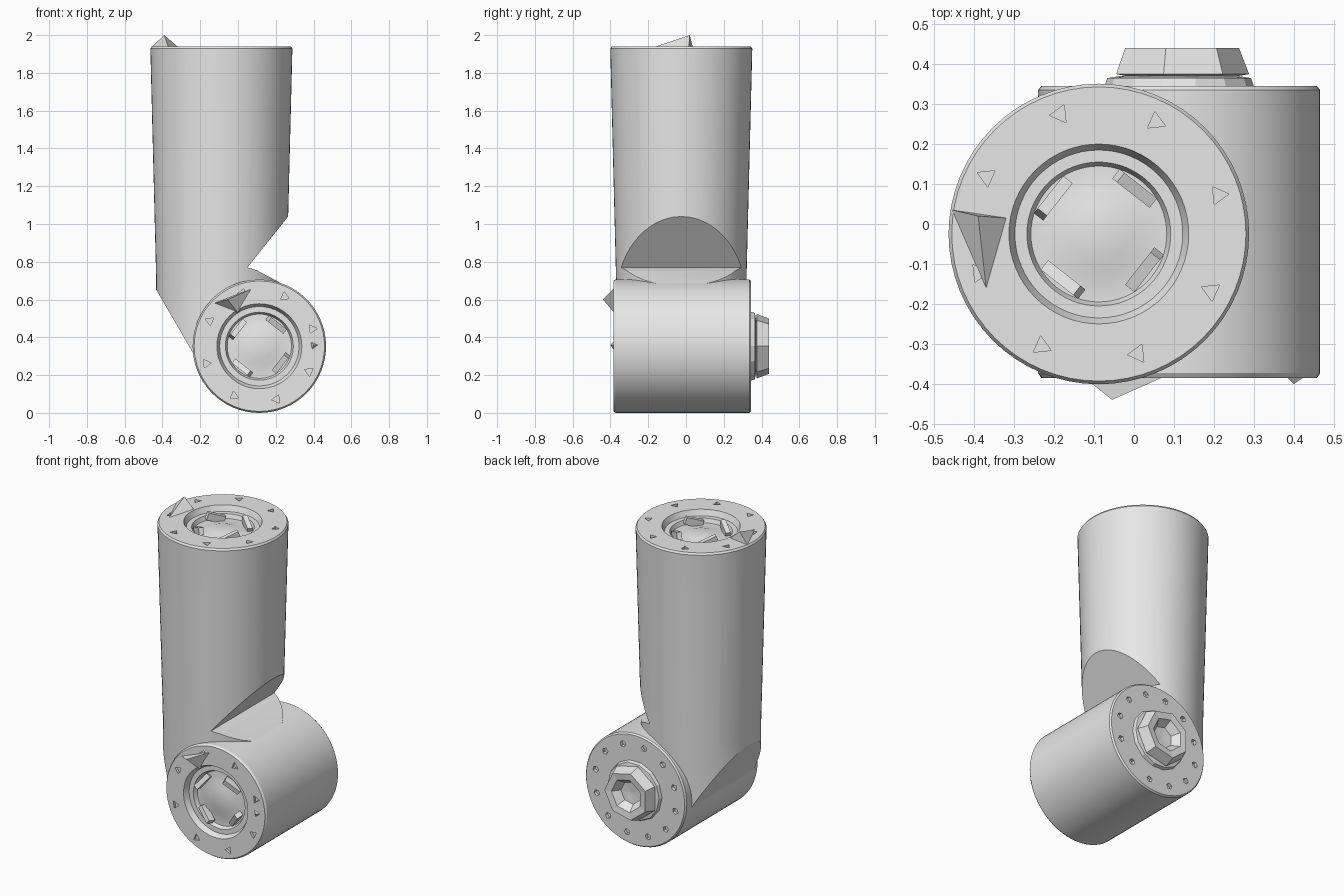
import bpy, bmesh, math
from math import cos, sin, pi, radians
from mathutils import Matrix, Vector

if "Cube" in bpy.data.objects:
    bpy.data.objects.remove(bpy.data.objects["Cube"])

grey = bpy.data.materials.new("light_grey")
grey.use_nodes = True
COLOUR = (0.8, 0.8, 0.8, 1)
grey.diffuse_color = COLOUR
grey.node_tree.nodes["Principled BSDF"].inputs["Base Color"].default_value = COLOUR


def make_object(name, bm, matrix=Matrix()):
    bmesh.ops.recalc_face_normals(bm, faces=bm.faces)
    bm.transform(matrix)
    mesh = bpy.data.meshes.new(name)
    bm.to_mesh(mesh)
    bm.free()
    mesh.materials.append(grey)
    obj = bpy.data.objects.new(name, mesh)
    bpy.context.collection.objects.link(obj)
    return obj


def lathe(name, profile, matrix, sides=64):
    """Spin a radius/height profile round local z."""
    bm = bmesh.new()
    verts = [bm.verts.new((r, 0, h)) for r, h in profile]
    edges = [bm.edges.new(pair) for pair in zip(verts, verts[1:])]
    bmesh.ops.spin(bm, geom=verts + edges, cent=(0, 0, 0), axis=(0, 0, 1),
                   angle=2 * pi, steps=sides, use_merge=True)
    bmesh.ops.remove_doubles(bm, verts=bm.verts, dist=1e-5)
    return make_object(name, bm, matrix)


def hole_cutters(name, count, ring, size, sides, height, depth, matrix):
    """Ring of small prisms centred on a face."""
    bm = bmesh.new()
    for i in range(count):
        a = 2 * pi * (i + 0.4) / count
        place = Matrix.Translation((ring * cos(a), ring * sin(a), height)) @ Matrix.Rotation(a * 2, 4, "Z")
        bmesh.ops.create_cone(bm, cap_ends=True, segments=sides, radius1=size,
                              radius2=size, depth=2 * depth, matrix=place)
    return make_object(name, bm, matrix)


def cut(obj, cutter, operation="DIFFERENCE"):
    mod = obj.modifiers.new("cut", "BOOLEAN")
    mod.operation, mod.solver, mod.object = operation, "EXACT", cutter
    bpy.context.view_layer.objects.active = obj
    bpy.ops.object.modifier_apply(modifier=mod.name)
    bpy.data.objects.remove(cutter)


def smooth(obj):
    bpy.ops.object.select_all(action="DESELECT")
    obj.select_set(True)
    bpy.context.view_layer.objects.active = obj
    bpy.ops.object.shade_smooth_by_angle(angle=radians(30))


def shard(name, points):
    bm = bmesh.new()
    bmesh.ops.convex_hull(bm, input=[bm.verts.new(p) for p in points])
    return make_object(name, bm)


def socket(rim, top):
    """Profile of the recessed flange, from the rim inwards."""
    steps = [(rim, -0.012), (rim - 0.008, 0), (0.225, 0), (0.21, -0.035), (0.18, -0.035),
             (0.17, -0.06), (0.11, -0.06), (0.07, -0.045), (0, -0.045)]
    return [(r, top + h) for r, h in steps]


def flange_clips(name, top, matrix):
    """Four tilted clips inside a flange recess."""
    for i in range(4):
        a = pi / 4 + i * pi / 2 + 0.12
        bm = bmesh.new()
        bmesh.ops.create_cube(bm, size=1)
        bmesh.ops.scale(bm, vec=(0.03, 0.11, 0.045), verts=bm.verts)
        place = (Matrix.Rotation(a, 4, "Z") @ Matrix.Translation((0.145, 0, top - 0.04))
                 @ Matrix.Rotation(0.35, 4, "X"))
        make_object(f"{name}_{i + 1}", bm, matrix @ place)


# Upright tube with a recessed top flange
tube_frame = Matrix.Translation((-0.088, -0.025, 0))
TUBE_TOP = 1.94
tube = lathe("upper_tube", [(0, 0.1), (0.344, 0.1), (0.345, 0.7)] + socket(0.376, TUBE_TOP), tube_frame)

# Trim the tube to its elbow outline
outline = [(-0.6, 2.1), (0.5, 2.1), (0.5, 1.34), (0.262, 1.035), (0.05, 0.77), (0.1, 0.755), (0.24, 0.68),
           (0.12, 0.62), (0, 0.62), (-0.12, 0.5), (-0.16, 0.3), (-0.2, 0.2), (-0.24, 0.32),
           (-0.432, 0.65), (-0.6, 0.94)]
bm = bmesh.new()
side = bm.faces.new([bm.verts.new((x, -0.6, z)) for x, z in outline])
moved = bmesh.ops.extrude_face_region(bm, geom=[side])["geom"]
bmesh.ops.translate(bm, vec=(0, 1.2, 0), verts=[v for v in moved if isinstance(v, bmesh.types.BMVert)])
cut(tube, make_object("elbow_cutter", bm), "INTERSECT")
cut(tube, hole_cutters("top_cutters", 8, 0.315, 0.026, 3, TUBE_TOP, 0.015, tube_frame))
smooth(tube)
flange_clips("top_clip", TUBE_TOP, tube_frame)

# Horizontal joint barrel, local z pointing to the front
barrel_frame = Matrix.Translation((0.113, 0, 0.353)) @ Matrix.Rotation(pi / 2, 4, "X")
FRONT, BACK = 0.385, -0.345
barrel = lathe("joint_barrel", [(0, BACK), (0.345, BACK), (0.353, BACK + 0.01)] + socket(0.353, FRONT), barrel_frame)
cut(barrel, hole_cutters("front_cutters", 8, 0.295, 0.026, 3, FRONT, 0.015, barrel_frame))
cut(barrel, hole_cutters("back_cutters", 12, 0.285, 0.02, 5, BACK, 0.02, barrel_frame))
smooth(barrel)
flange_clips("front_clip", FRONT, barrel_frame)

# Back collar and faceted hollow hub
lathe("back_collar", [(0, BACK + 0.01), (0.19, BACK + 0.01), (0.18, BACK - 0.02), (0.15, BACK - 0.025),
                      (0, BACK - 0.025)], barrel_frame, 14)
lathe("back_hub", [(0, BACK), (0.175, BACK - 0.03), (0.15, BACK - 0.095), (0.105, BACK - 0.09),
                   (0.07, BACK - 0.045), (0, BACK - 0.04)], barrel_frame, 7)

# Raised jagged tabs on the flanges
shard("top_tab", [(-0.455, 0.035, 1.94), (-0.32, 0.015, 1.94), (-0.37, -0.16, 1.94), (-0.39, 0.02, 2.0)])
shard("front_tab", [(-0.13, -0.38, 0.58), (-0.055, -0.44, 0.6), (0.08, -0.38, 0.66), (0, -0.38, 0.53)])
shard("front_small_tab", [(0.39, -0.38, 0.33), (0.43, -0.38, 0.36), (0.4, -0.4, 0.36), (0.38, -0.38, 0.38)])
